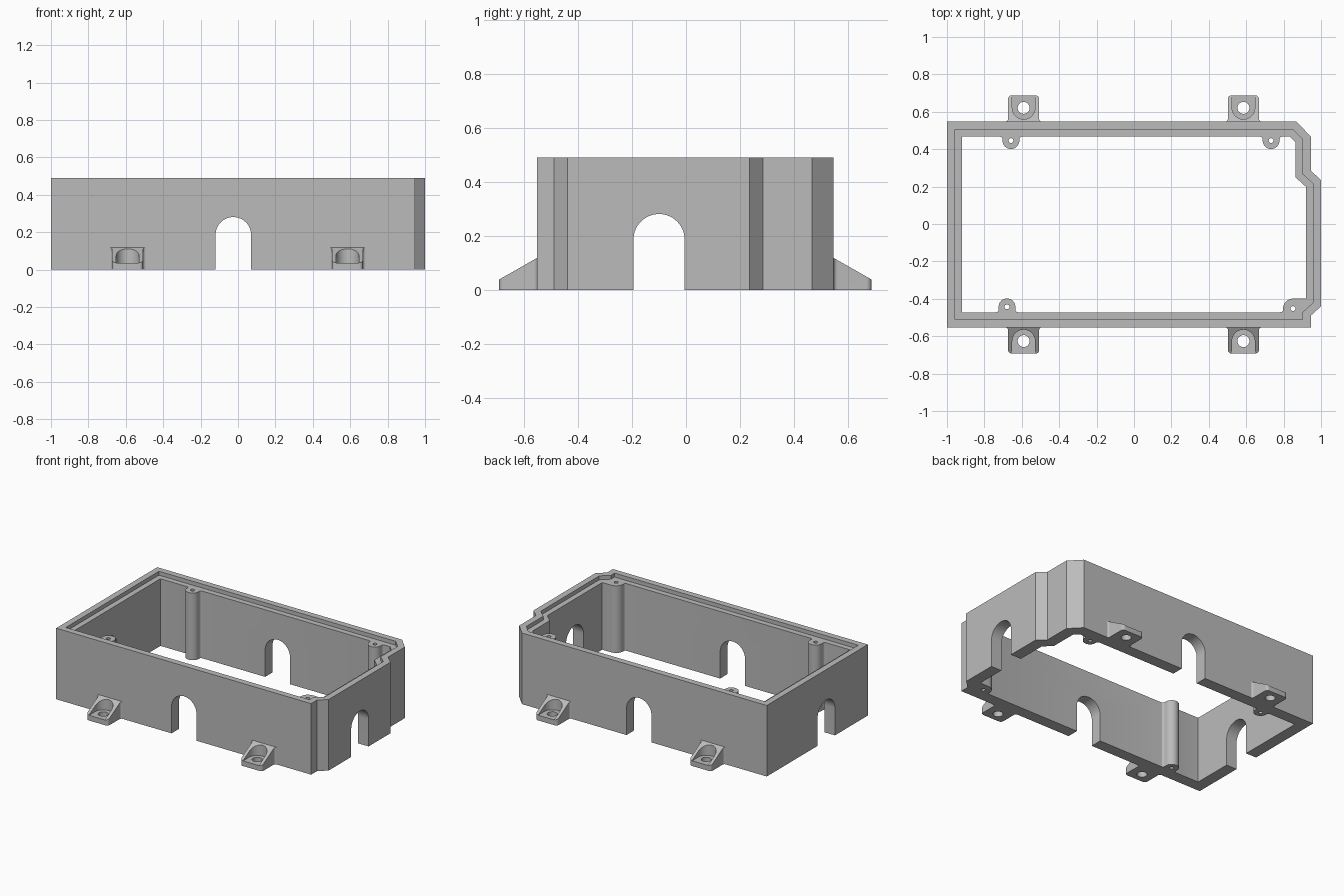
import bpy, bmesh
from math import sin, cos, radians
from mathutils import Vector

if "Cube" in bpy.data.objects:
    bpy.data.objects.remove(bpy.data.objects["Cube"])

grey = bpy.data.materials.new("plain grey")
grey.use_nodes = True
grey.diffuse_color = (0.5, 0.5, 0.5, 1)
grey.node_tree.nodes["Principled BSDF"].inputs["Base Color"].default_value = grey.diffuse_color


def arc(cx, cy, r, start, end, n=8):
    angles = [radians(start + (end - start) * i / n) for i in range(n + 1)]
    return [(cx + r * cos(a), cy + r * sin(a)) for a in angles]


def circle(cx, cy, r, n=32):
    return arc(cx, cy, r, 0, 360, n)[:-1]


def prism(name, outline, low, high, place=lambda u, v, w: (u, v, w)):
    """Extrude a closed outline from low to high, with an optional axis mapping."""
    bm = bmesh.new()
    face = bm.faces.new([bm.verts.new(place(u, v, low)) for u, v in outline])
    made = bmesh.ops.extrude_face_region(bm, geom=[face])["geom"]
    shift = Vector(place(0, 0, high)) - Vector(place(0, 0, low))
    bmesh.ops.translate(bm, vec=shift, verts=[g for g in made if isinstance(g, bmesh.types.BMVert)])
    bmesh.ops.recalc_face_normals(bm, faces=bm.faces)
    mesh = bpy.data.meshes.new(name)
    bm.to_mesh(mesh)
    bm.free()
    mesh.materials.append(grey)
    obj = bpy.data.objects.new(name, mesh)
    bpy.context.collection.objects.link(obj)
    return obj


def cut(target, cutter):
    """Subtract a cutter from the target, then throw the cutter away."""
    mod = target.modifiers.new("cut", "BOOLEAN")
    mod.operation, mod.solver, mod.object = "DIFFERENCE", "EXACT", cutter
    bpy.context.view_layer.update()
    graph = bpy.context.evaluated_depsgraph_get()
    mesh = bpy.data.meshes.new_from_object(target.evaluated_get(graph))
    target.modifiers.clear()
    target.data = mesh
    bpy.data.objects.remove(cutter)


def inset(outline, d):
    """Move every edge of a counter-clockwise outline inward by d."""
    pts = [Vector(p) for p in outline]
    result = []
    for i, p in enumerate(pts):
        a = (p - pts[i - 1]).normalized()
        b = (pts[(i + 1) % len(pts)] - p).normalized()
        na, nb = Vector((-a.y, a.x)), Vector((-b.y, b.x))
        result.append(tuple(p + (na + nb) * d / (1 + na.dot(nb))))
    return result


FRONT, BACK, HEIGHT, WALL = -0.553, 0.548, 0.49, 0.081
outer = [(-1, FRONT), (0.945, FRONT), (0.945, -0.49), (1, -0.44), (1, 0.235),
         (0.945, 0.285), (0.945, 0.468), (0.868, BACK), (-1, BACK)]

# Cavity, with the screw bosses left standing in it
cavity = prism("cavity", inset(outer, WALL), -0.1, 0.7)
bosses = [(-0.658, 0.446, 0.045), (0.733, 0.446, 0.045),
          (-0.679, -0.443, 0.045), (0.85, -0.452, 0.053)]
f = 0.014
for x, y, r in bosses:
    side = 1 if y < 0 else -1
    wall_y = FRONT + WALL if y < 0 else BACK - WALL
    d = abs(y - wall_y)
    shape = ([(r + f, -0.03)] + arc(r + f, f, f, 270, 180, 5) + arc(0, d, r, 0, 180, 20)
             + arc(-r - f, f, f, 0, -90, 5) + [(-r - f, -0.03)])
    cut(cavity, prism("boss", [(x + u, wall_y + side * v) for u, v in shape], -0.2, 0.8))
corner = [(0.85, -0.6), (1.1, -0.6), (1.1, -0.399), (0.85, -0.399)]
cut(cavity, prism("corner_boss", corner, -0.2, 0.8))

# Box walls with the stepped rim
box = prism("box_walls", outer, 0, HEIGHT)
cut(box, cavity)
cut(box, prism("rim_step", inset(outer, 0.043), HEIGHT - 0.027, 0.7))
for x, y, r in bosses:
    cut(box, prism("screw_hole", circle(x, y, 0.013, 16), -0.1, 0.7))

# Arched cable openings through all four walls
arch = [(-0.095, -0.1), (0.095, -0.1)] + arc(0, 0.186, 0.095, 0, 180, 28)
cut(box, prism("arch_cut", arch, -1.5, 1.5, lambda u, v, w: (u - 0.025, w, v)))
cut(box, prism("arch_cut", arch, -1.5, 1.5, lambda u, v, w: (w, u - 0.1, v)))

# Sloped mounting lugs on the front and back
w, r, length, hole_y = 0.083, 0.02, 0.14, -0.073
plan = (arc(-w - f, -f, f, 90, 0, 5) + arc(r - w, r - length, r, 180, 270, 6)
        + arc(w - r, r - length, r, 270, 360, 6) + arc(w + f, -f, f, 180, 90, 5))
recess = arc(0, hole_y, 0.061, 0, 180, 24) + [(-0.061, -0.3), (0.061, -0.3)]
lugs = []
for side, wall_y in (("front", FRONT), ("back", BACK)):
    s = 1 if side == "front" else -1
    for end, x in (("right", -0.59), ("left", 0.585)):
        def put(u, v, h, x=x, s=s, wall_y=wall_y):
            return (x + u, wall_y + s * v, h)
        lug = prism(f"{side}_{end}_lug", plan, 0, 0.2, put)
        for vert in lug.data.vertices:
            if vert.co.z > 0.1:
                vert.co.z = 0.118 - 0.57 * abs(vert.co.y - wall_y)
        cut(lug, prism("recess", recess, 0.036, 0.4, put))
        cut(lug, prism("bolt_hole", circle(0, hole_y, 0.032), -0.1, 0.3, put))
        lugs.append(lug)

# Smooth round surfaces, keep hard edges
bpy.ops.object.select_all(action="DESELECT")
for obj in [box] + lugs:
    obj.select_set(True)
bpy.context.view_layer.objects.active = box
bpy.ops.object.shade_smooth_by_angle(angle=radians(30))
